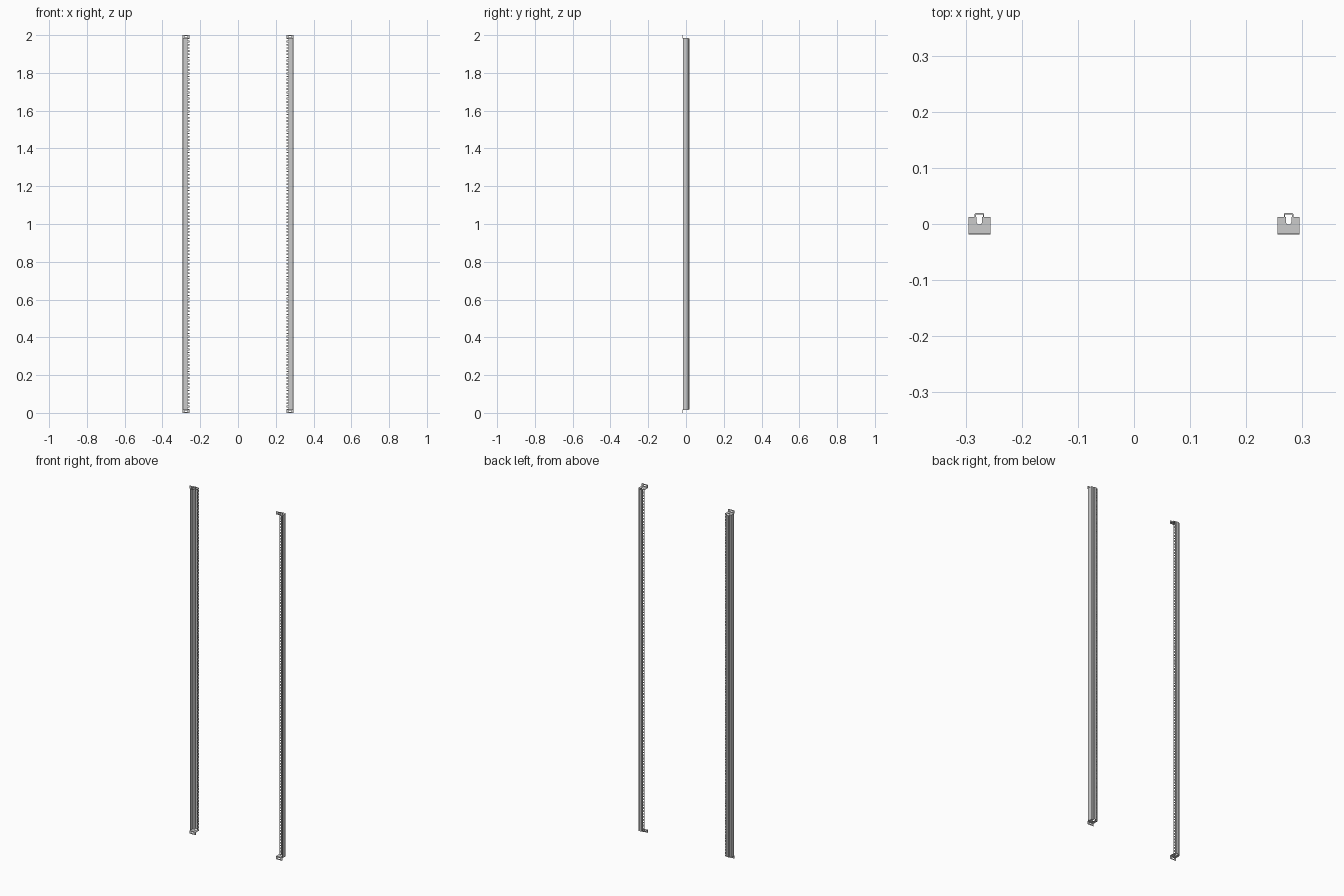
import bpy, bmesh, math

if "Cube" in bpy.data.objects:
    bpy.data.objects.remove(bpy.data.objects["Cube"])

T = 0.0022          # sheet thickness
MID = 1.0           # height of the mirror plane
Z0, Z1 = 0.0175, 1.9825


def finish(bm, name, axes):
    bmesh.ops.recalc_face_normals(bm, faces=bm.faces)
    me = bpy.data.meshes.new(name)
    bm.to_mesh(me)
    bm.free()
    ob = bpy.data.objects.new(name, me)
    ob.location.z = MID
    bpy.context.collection.objects.link(ob)
    s = ob.modifiers.new("thickness", 'SOLIDIFY')
    s.thickness, s.offset, s.use_even_offset = T, 0, True
    m = ob.modifiers.new("pair", 'MIRROR')
    m.use_axis = axes
    m.use_mirror_merge = False
    return ob


# Rails: folded sheet profile, square holes in the inner strip
prof = [(.2939, -.0165), (.2939, .0090), (.2932, .0107), (.2915, .0114),
        (.2829, .0114), (.2829, .0172), (.2817, .0184), (.2692, .0184),
        (.2680, .0172), (.2680, .0114), (.2662, .0114), (.2578, .0114),
        (.2555, .0114)]
HOLE_SEG = 10
unit = (Z1 - Z0) / 39
levels = [Z0]
for u in range(39):
    for f in (1 / 7, 1 / 2, 6 / 7):
        c = Z0 + (u + f) * unit
        levels += [c - .0045, c + .0045]
levels.append(Z1)

bm = bmesh.new()
rows = [[bm.verts.new((x, y, z - MID)) for x, y in prof] for z in levels]
for k in range(len(rows) - 1):
    for i in range(len(prof) - 1):
        if i == HOLE_SEG and k % 2 == 1:
            continue
        bm.faces.new((rows[k][i], rows[k][i + 1], rows[k + 1][i + 1], rows[k + 1][i]))
finish(bm, "rack_rails", (True, False, False))


def sheet(name, loops):
    bm = bmesh.new()
    for loop in loops:
        vs = [bm.verts.new((x, y, z - MID)) for x, y, z in loop]
        for a, b in zip(vs, vs[1:] + vs[:1]):
            bm.edges.new((a, b))
    bmesh.ops.triangle_fill(bm, edges=bm.edges[:], use_beauty=True, use_dissolve=False)
    return finish(bm, name, (True, False, True))


def arc(cx, cy, r, a0, a1, n=8):
    return [(cx + r * math.cos(math.radians(a0 + (a1 - a0) * i / n)),
             cy + r * math.sin(math.radians(a0 + (a1 - a0) * i / n))) for i in range(n + 1)]


# End bracket plates: open U notch at the back
XI, XO, YF, YB = .2555, .2948, -.0190, .0128
CX = .2755
zp = Z1 + T / 2
notch = [(CX + .005, YB)] + arc(CX, .004, .005, 0, -180) + [(CX - .005, YB)]
plate = [(XI, YF), (XO, YF), (XO, YB)] + notch + [(XI, YB)]
sheet("bracket_plates", [[(x, y, zp) for x, y in plate]])

# End bracket flanges: upright front lip with an oval slot
yf = YF + T / 2
outer = [(XI, Z1)] + [(XO, Z1)] + arc(XO - .002, 1.998, .002, 0, 90, 3) \
    + arc(XI + .002, 1.998, .002, 90, 180, 3)
zc = 1.9915
slot = arc(CX + .005, zc, .0035, -90, 90) + arc(CX - .005, zc, .0035, 90, 270)
sheet("bracket_flanges", [[(x, yf, z) for x, z in outer], [(x, yf, z) for x, z in slot]])
